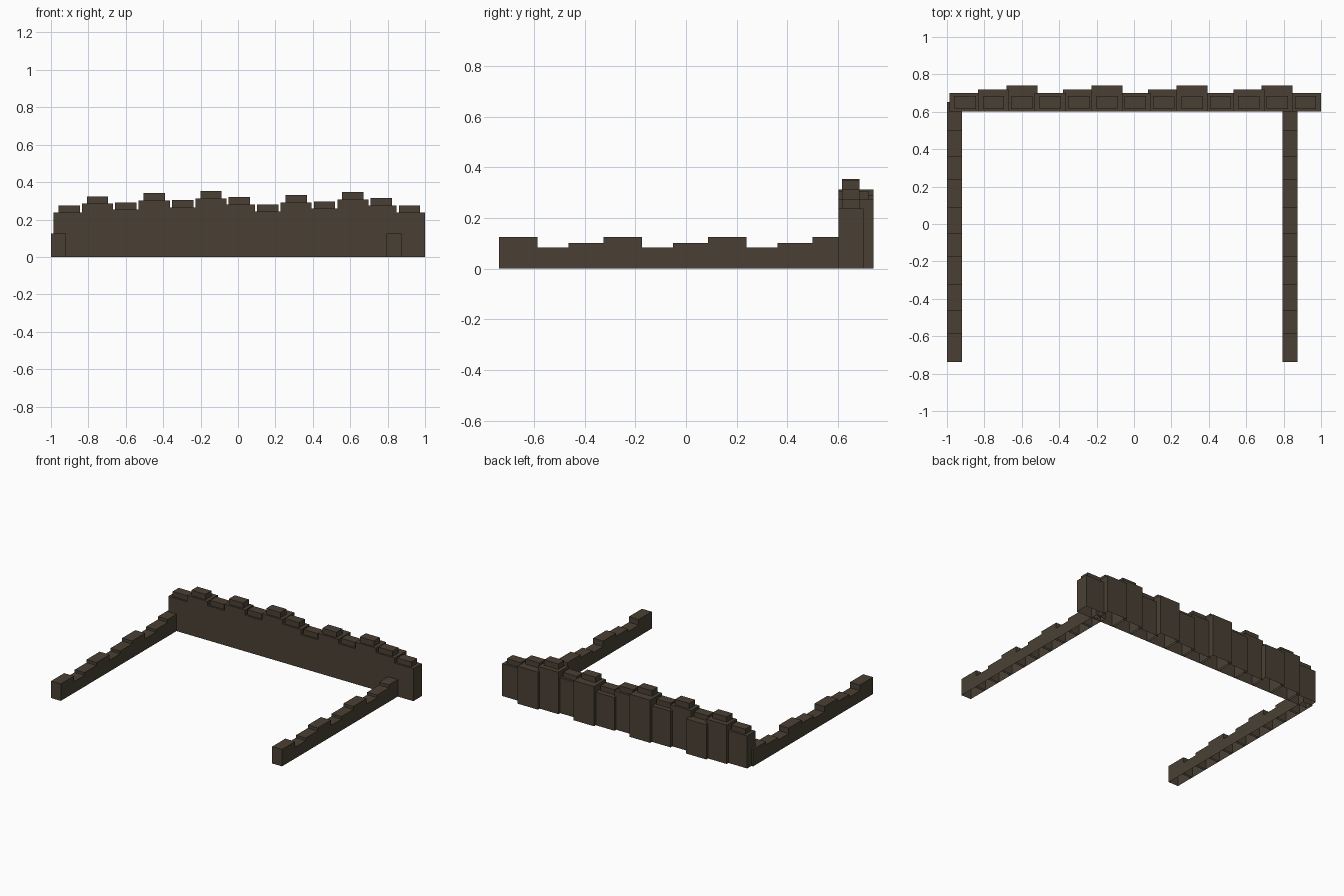
import bpy
import bmesh

cube = bpy.data.objects.get("Cube")
if cube:
    bpy.data.objects.remove(cube, do_unlink=True)

stone = bpy.data.materials.new("dark brown stone")
stone.use_nodes = True
colour = (0.068, 0.051, 0.034, 1)
stone.diffuse_color = colour
bsdf = stone.node_tree.nodes["Principled BSDF"]
bsdf.inputs["Base Color"].default_value = colour
bsdf.inputs["Roughness"].default_value = 0.9


def block(name, x, y, z):
    """Box from (min, max) spans, open underneath."""
    bm = bmesh.new()
    bmesh.ops.create_cube(bm, size=1)
    for v in bm.verts:
        v.co = [span[0] if c < 0 else span[1] for c, span in zip(v.co, (x, y, z))]
    bm.normal_update()
    bmesh.ops.delete(bm, geom=[f for f in bm.faces if f.normal.z < -0.5],
                     context='FACES_ONLY')
    mesh = bpy.data.meshes.new(name)
    bm.to_mesh(mesh)
    bm.free()
    mesh.materials.append(stone)
    obj = bpy.data.objects.new(name, mesh)
    bpy.context.collection.objects.link(obj)


# Back wall: overlapping blocks of uneven height and depth, each with a cap
FRONT = 0.602
heights = [0.238, 0.285, 0.254, 0.302, 0.265, 0.313, 0.281,
           0.243, 0.291, 0.259, 0.307, 0.275, 0.238]
for i, h in enumerate(heights):
    cx = -0.903 + i * 0.1517
    back = (0.70, 0.72, 0.74)[i % 3]
    block(f"back_wall_block_{i + 1}", (cx - 0.083, cx + 0.083), (FRONT, back), (0, h))
    block(f"back_wall_cap_{i + 1}", (cx - 0.057, cx + 0.057), (0.615, 0.684),
          (h, h + 0.025 + h * 0.05))

# Low side walls: overlapping blocks in a repeating three-step pattern
for side, cx in (("right", -0.96), ("left", 0.834)):
    for i in range(10):
        cy = -0.662 + i * 0.1375
        h = (0.124, 0.083, 0.102)[i % 3]
        block(f"{side}_wall_block_{i + 1}", (cx - 0.04, cx + 0.04),
              (cy - 0.076, cy + 0.076), (0, h))
